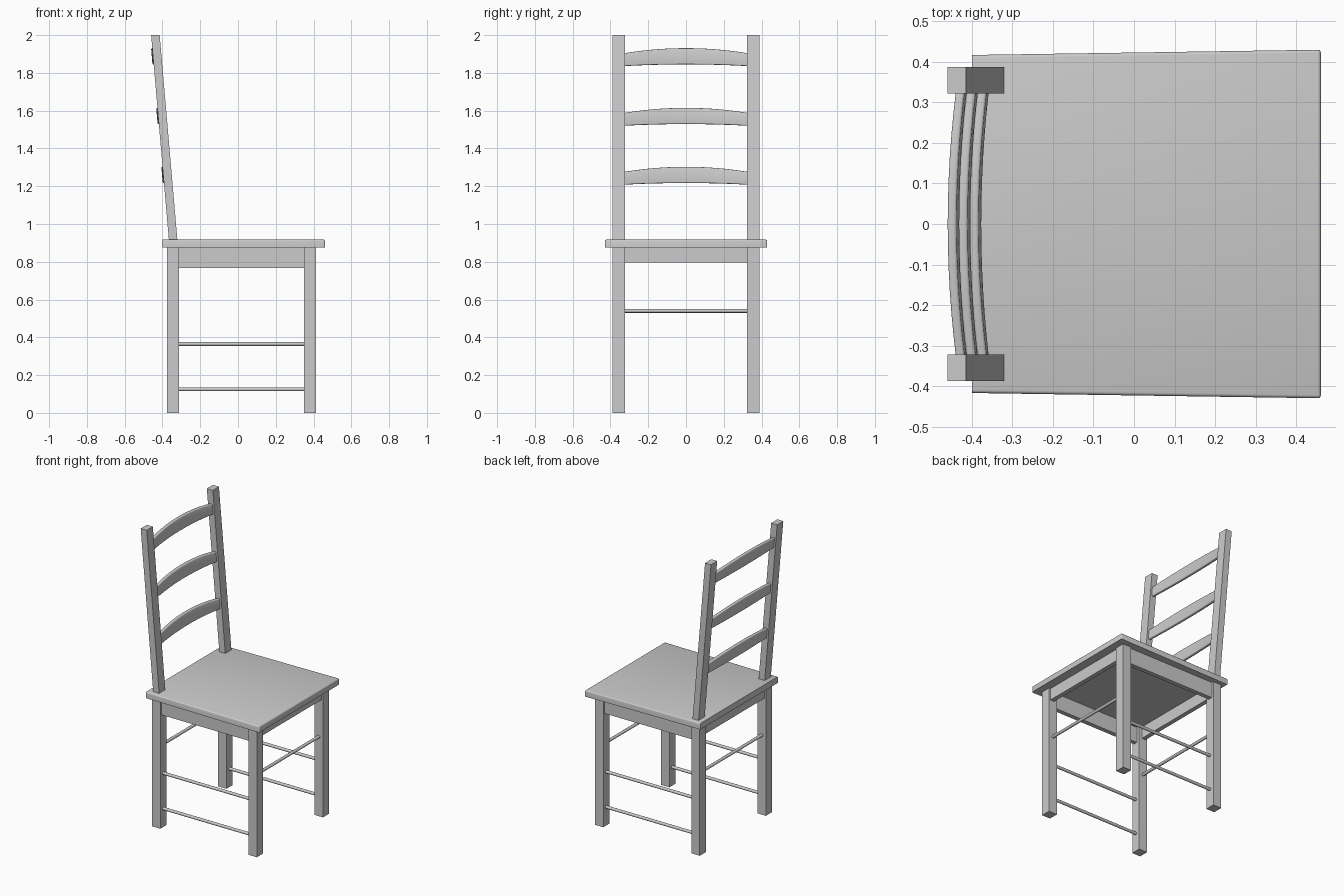
import bpy, bmesh, math
from mathutils import Vector

if "Cube" in bpy.data.objects:
    bpy.data.objects.remove(bpy.data.objects["Cube"])


def finish(bm, name, smooth=False):
    bmesh.ops.recalc_face_normals(bm, faces=bm.faces)
    me = bpy.data.meshes.new(name)
    bm.to_mesh(me)
    bm.free()
    if smooth:
        me.shade_smooth()
        me.set_sharp_from_angle(angle=math.radians(35))
    ob = bpy.data.objects.new(name, me)
    bpy.context.collection.objects.link(ob)
    return ob


def loft(bm, sections):
    """Skin a list of closed cross-sections and cap both ends."""
    rings = [[bm.verts.new(p) for p in s] for s in sections]
    n = len(rings[0])
    for a, b in zip(rings, rings[1:]):
        for i in range(n):
            j = (i + 1) % n
            bm.faces.new((a[i], a[j], b[j], b[i]))
    bm.faces.new(rings[0])
    bm.faces.new(rings[-1])


def rect(x0, x1, y0, y1, z):
    return [(x0, y0, z), (x1, y0, z), (x1, y1, z), (x0, y1, z)]


def box(name, x0, x1, y0, y1, z0, z1):
    bm = bmesh.new()
    loft(bm, [rect(x0, x1, y0, y1, z0), rect(x0, x1, y0, y1, z1)])
    return finish(bm, name)


def rod(name, a, b, r=0.01):
    a, b = Vector(a), Vector(b)
    bm = bmesh.new()
    bmesh.ops.create_cone(bm, cap_ends=True, segments=16, radius1=r, radius2=r,
                          depth=(b - a).length)
    rot = (b - a).to_track_quat('Z', 'Y').to_matrix()
    bmesh.ops.rotate(bm, matrix=rot, verts=bm.verts)
    bmesh.ops.translate(bm, vec=(a + b) / 2, verts=bm.verts)
    return finish(bm, name, True)


# Seat: slightly wider at the front, eased everywhere but the back edge
bm = bmesh.new()
outline = [(-0.40, -0.417), (0.461, -0.43), (0.461, 0.43), (-0.40, 0.417)]
loft(bm, [[(x, y, z) for x, y in outline] for z in (0.875, 0.917)])
eased = [e for e in bm.edges
         if max(v.co.x for v in e.verts) > 0 and
         (abs(e.verts[0].co.z - e.verts[1].co.z) > 0.01 or e.verts[0].co.z > 0.9)]
bmesh.ops.bevel(bm, geom=eased, offset=0.008, segments=3, profile=0.5, affect='EDGES')
finish(bm, "seat", True)

# Line of the raked back posts
SLOPE = 0.0865


def post_x(z):
    return -0.3435 - SLOPE * (z - 0.917)


for s, side in ((-1, "right"), (1, "left")):
    y0, y1 = sorted((s * 0.322, s * 0.388))
    # Legs
    box(f"front_leg_{side}", 0.35, 0.413, y0, y1, 0, 0.88)
    box(f"back_leg_{side}", -0.375, -0.312, y0, y1, 0, 0.88)
    # Raked back post with level ends
    bm = bmesh.new()
    loft(bm, [rect(post_x(z) - 0.0225, post_x(z) + 0.0225, y0, y1, z) for z in (0.91, 2.0)])
    finish(bm, f"back_post_{side}")
    # Side apron and the two side stretchers
    a0, a1 = sorted((s * 0.345, s * 0.375))
    box(f"side_apron_{side}", -0.313, 0.351, a0, a1, 0.768, 0.876)
    for z, level in ((0.125, "low"), (0.365, "high")):
        rod(f"side_stretcher_{level}_{side}", (-0.32, s * 0.355, z), (0.36, s * 0.355, z))

# Front and back aprons and stretchers
for name, x, s in (("front", 0.3815, 1), ("back", -0.3435, -1)):
    x0, x1 = sorted((x - s * 0.01, x + s * 0.02))
    box(f"{name}_apron", x0, x1, -0.323, 0.323, 0.795, 0.876)
    rod(f"{name}_stretcher", (x, -0.33, 0.54), (x, 0.33, 0.54))

# Ladder slats: bowed backward, with an arched upper edge
for k, z0 in enumerate((1.208, 1.52, 1.836)):
    bm = bmesh.new()
    sections = []
    for i in range(13):
        t = -1 + i / 6
        arch = 1 - t * t
        zb, zt = z0 + 0.009 * arch, z0 + 0.068 + 0.027 * arch
        xb, xt = (post_x(z) - 0.018 * arch for z in (zb, zt))
        y = 0.328 * t
        sections.append([(xb - 0.011, y, zb), (xb + 0.011, y, zb),
                         (xt + 0.011, y, zt), (xt - 0.011, y, zt)])
    loft(bm, sections)
    bm.normal_update()
    long_edges = [e for e in bm.edges
                  if abs(e.verts[0].co.y - e.verts[1].co.y) > 0.01]
    bmesh.ops.bevel(bm, geom=long_edges, offset=0.006, segments=3, profile=0.5,
                    affect='EDGES')
    finish(bm, f"back_slat_{k + 1}", True)
